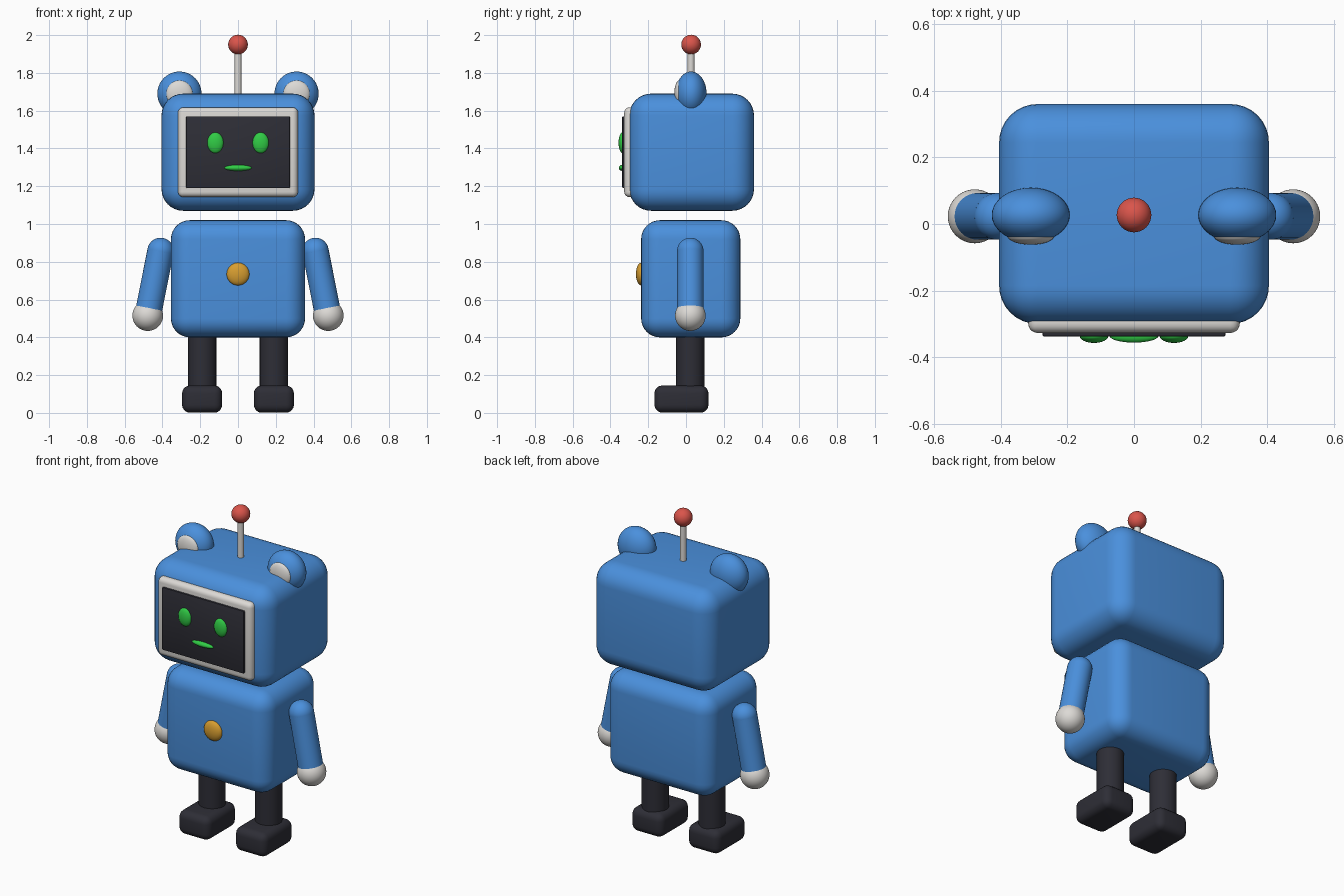
import bpy
import math
from mathutils import Vector

cube = bpy.data.objects.get("Cube")
if cube:
    bpy.data.objects.remove(cube, do_unlink=True)


def material(name, rgb):
    mat = bpy.data.materials.new(name)
    mat.use_nodes = True
    color = (*rgb, 1)
    mat.diffuse_color = color
    bsdf = next(n for n in mat.node_tree.nodes if n.type == 'BSDF_PRINCIPLED')
    bsdf.inputs["Base Color"].default_value = color
    return mat


blue = material("blue shell", (0.069, 0.279, 0.72))
pale = material("pale grey", (0.72, 0.70, 0.67))
dark = material("dark charcoal", (0.027, 0.027, 0.037))
green = material("green light", (0.03, 0.6, 0.06))
amber = material("amber button", (0.68, 0.34, 0.03))
red = material("red tip", (0.7, 0.09, 0.07))
MID_Y = 0.027


def finish(name, mat):
    obj = bpy.context.object
    obj.name = name
    obj.data.materials.append(mat)
    bpy.ops.object.shade_smooth_by_angle(angle=math.radians(40))
    return obj


def rounded_box(name, center, size, radius, mat, segments=8):
    bpy.ops.mesh.primitive_cube_add(size=1, location=center)
    bpy.context.object.scale = size
    bpy.ops.object.transform_apply(location=False, rotation=False, scale=True)
    bevel = bpy.context.object.modifiers.new("rounding", 'BEVEL')
    bevel.width = radius
    bevel.segments = segments
    bpy.ops.object.modifier_apply(modifier=bevel.name)
    return finish(name, mat)


def ellipsoid(name, center, radii, mat):
    bpy.ops.mesh.primitive_uv_sphere_add(segments=40, ring_count=24, radius=1, location=center)
    bpy.context.object.scale = radii
    bpy.ops.object.transform_apply(location=False, rotation=False, scale=True)
    return finish(name, mat)


def rod(name, start, end, radius, mat):
    start, end = Vector(start), Vector(end)
    axis = end - start
    bpy.ops.mesh.primitive_cylinder_add(vertices=32, radius=radius, depth=axis.length,
                                        location=(start + end) / 2)
    bpy.context.object.rotation_euler = axis.to_track_quat('Z', 'Y').to_euler()
    return finish(name, mat)


# Head and torso
rounded_box("head", (0, 0.03, 1.38), (0.81, 0.66, 0.62), 0.115, blue)
rounded_box("torso", (0, 0.025, 0.71), (0.71, 0.525, 0.62), 0.1, blue)

# Face
rounded_box("screen_frame", (0, -0.295, 1.38), (0.635, 0.064, 0.475), 0.028, pale, 5)
rounded_box("screen", (0, -0.31, 1.38), (0.55, 0.056, 0.38), 0.006, dark, 2)
ellipsoid("mouth", (0, -0.336, 1.297), (0.073, 0.02, 0.016), green)

# Chest button
ellipsoid("chest_button", (0, -0.238, 0.735), (0.06, 0.027, 0.06), amber)

# Antenna
rod("antenna_rod", (0, MID_Y, 1.66), (0, MID_Y, 1.94), 0.018, pale)
ellipsoid("antenna_ball", (0, MID_Y, 1.95), (0.052,) * 3, red)

# Paired parts
for side, s in (("left", 1), ("right", -1)):
    ellipsoid(side + "_eye", (s * 0.12, -0.336, 1.43), (0.043, 0.021, 0.055), green)
    ellipsoid(side + "_ear", (s * 0.31, MID_Y, 1.69), (0.117, 0.082, 0.117), blue)
    ellipsoid(side + "_inner_ear", (s * 0.31, -0.036, 1.69), (0.07, 0.026, 0.07), pale)

    shoulder = (s * 0.41, MID_Y - 0.004, 0.857)
    wrist = (s * 0.478, MID_Y - 0.004, 0.515)
    rod(side + "_arm", shoulder, wrist, 0.07, blue)
    ellipsoid(side + "_shoulder", shoulder, (0.07,) * 3, blue)
    ellipsoid(side + "_hand", wrist, (0.081,) * 3, pale)

    rod(side + "_leg", (s * 0.19, 0.023, 0.08), (s * 0.19, 0.023, 0.46), 0.075, dark)
    rounded_box(side + "_foot", (s * 0.19, -0.024, 0.073), (0.212, 0.286, 0.144), 0.042, dark, 5)
